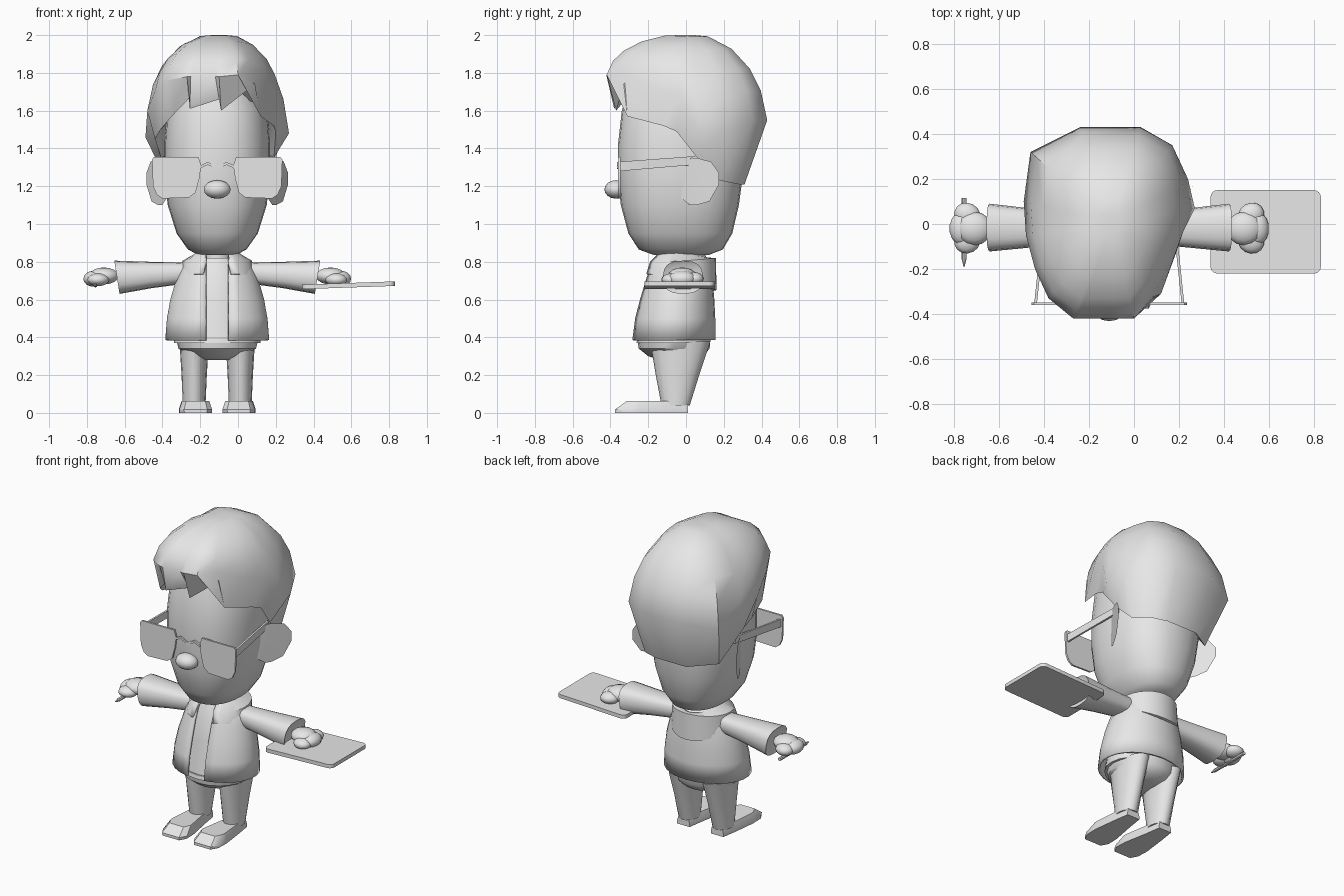
import bpy, bmesh, math
from mathutils import Vector, Matrix

if "Cube" in bpy.data.objects:
    bpy.data.objects.remove(bpy.data.objects["Cube"])

CX = -0.11  # body centre line
mat = bpy.data.materials.new("plain_grey")
mat.diffuse_color = (0.8, 0.8, 0.8, 1)
mat.use_nodes = True
mat.node_tree.nodes["Principled BSDF"].inputs["Base Color"].default_value = mat.diffuse_color


def finish(name, bm, angle=40):
    bmesh.ops.recalc_face_normals(bm, faces=bm.faces)
    me = bpy.data.meshes.new(name)
    bm.to_mesh(me)
    bm.free()
    me.materials.append(mat)
    me.shade_smooth()
    me.set_sharp_from_angle(angle=math.radians(angle))
    ob = bpy.data.objects.new(name, me)
    bpy.context.collection.objects.link(ob)
    return ob


def loft(name, rings, closed=True, caps=(True, True), angle=40):
    bm = bmesh.new()
    vs = [[bm.verts.new(p) for p in r] for r in rings]
    n = len(vs[0])
    for a, b in zip(vs, vs[1:]):
        for i in range(n if closed else n - 1):
            j = (i + 1) % n
            bm.faces.new((a[i], a[j], b[j], b[i]))
    if caps[0]:
        bm.faces.new(vs[0])
    if caps[1]:
        bm.faces.new(vs[-1])
    return finish(name, bm, angle)


def oval(cx, cy, rx, ry, n=20, p=1.0):
    """2D rounded outline; p below 1 makes it boxier."""
    out = []
    for i in range(n):
        t = 2 * math.pi * i / n
        s, c = math.sin(t), math.cos(t)
        out.append((cx + rx * math.copysign(abs(s) ** p, s),
                    cy - ry * math.copysign(abs(c) ** p, c)))
    return out


def stack(name, levels, cx=CX, n=20, p=1.0, angle=40):
    """Levels are (z, half width, front y, back y)."""
    return loft(name, [[(x, y, z) for x, y in oval(cx, (f + b) / 2, w, (b - f) / 2, n, p)]
                       for z, w, f, b in levels], angle=angle)


def plate(name, pts, vec, angle=40):
    v = Vector(vec)
    return loft(name, [[Vector(p) for p in pts], [Vector(p) + v for p in pts]], angle=angle)


def ball(name, loc, size, rot=0):
    bm = bmesh.new()
    m = Matrix.Translation(loc) @ Matrix.Rotation(rot, 4, 'Z') @ Matrix.Diagonal((*size, 1))
    bmesh.ops.create_uvsphere(bm, u_segments=14, v_segments=8, radius=1, matrix=m)
    return finish(name, bm, 60)


# head, neck and nose
stack("head", [(.836, .10, -.17, .12), (.865, .155, -.25, .195), (.95, .215, -.305, .245),
               (1.1, .262, -.345, .28), (1.25, .28, -.36, .30), (1.42, .28, -.36, .30),
               (1.6, .265, -.34, .29), (1.78, .2, -.28, .24)], n=28, p=.85)
stack("neck", [(.74, .08, -.12, .06), (.87, .08, -.12, .06)])
ball("nose", (CX, -.37, 1.183), (.073, .062, .049))

# hair: each column has its widest point and its lower edge point
cols = [(-.10, -.42, 1.78, -.09, -.37, 1.60), (0, -.42, 1.79, .09, -.33, 1.74),
        (.07, -.34, 1.80, .12, -.31, 1.57), (.17, -.17, 1.72, .19, -.12, 1.52),
        (.22, -.03, 1.68, .20, -.05, 1.49), (.27, .07, 1.48, .19, .06, 1.35),
        (.24, .20, 1.50, .17, .18, 1.23), (.17, .35, 1.55, .10, .28, 1.21),
        (.03, .43, 1.55, 0, .31, 1.21), (-.24, .43, 1.55, -.22, .31, 1.21),
        (-.46, .32, 1.52, -.38, .20, 1.23), (-.49, .10, 1.46, -.41, .08, 1.36),
        (-.48, -.05, 1.60, -.44, -.05, 1.45), (-.44, -.20, 1.70, -.41, -.20, 1.50),
        (-.38, -.33, 1.76, -.36, -.29, 1.56), (-.27, -.42, 1.78, -.245, -.36, 1.68),
        (-.25, -.42, 1.78, -.255, -.38, 1.61), (-.12, -.42, 1.78, -.10, -.36, 1.66)]
rings = [[(CX + (c[3] - CX) * .82, c[4] * .82, c[5] + .08) for c in cols],
         [c[3:] for c in cols], [c[:3] for c in cols]]
for s, f in ((.92, .35), (.79, .6), (.56, .84), (.27, .985)):
    rings.append([(-.1 + (c[0] + .1) * s, c[1] * s, c[2] + (2 - c[2]) * f) for c in cols])
rings.append([(-.1 + (c[0] + .1) * .1, c[1] * .1, 2.0) for c in cols])
loft("hair", rings, angle=45)

# ears and glasses
ear = [(0, 1.32), (.3, 1.35), (.75, 1.33), (1, 1.27), (1, 1.21), (.7, 1.12), (.3, 1.10), (0, 1.14)]
lens = [(.10, 1.355), (.335, 1.355), (.345, 1.34), (.34, 1.20), (.32, 1.155), (.29, 1.135),
        (.15, 1.14), (.115, 1.165), (.095, 1.24), (.085, 1.31)]
for s, side in ((-1, "left"), (1, "right")):
    plate("ear_" + side, [(CX + s * (.265 + .09 * u), -.03 + .17 * u, z) for u, z in ear],
          (s * .02, .035, 0))
    plate("lens_" + side, [(CX + s * u, -.36, z) for u, z in lens], (0, .012, 0))
    plate("temple_" + side, [(CX + s * .333, -.35, 1.28), (CX + s * .29, .06, 1.315),
                             (CX + s * .29, .06, 1.36), (CX + s * .333, -.35, 1.33)],
          (-s * .012, 0, 0))
bridge = [(-.09, 1.31), (-.05, 1.328), (0, 1.305), (.05, 1.328), (.09, 1.31)]
plate("glasses_bridge", [(CX + u, -.365, z) for u, z in bridge]
      + [(CX + u, -.365, z - .015) for u, z in reversed(bridge)], (0, .015, 0))

# shirt and open jacket
stack("shirt", [(.37, .23, -.262, .125), (.6, .21, -.22, .125),
                (.74, .17, -.19, .11), (.82, .11, -.15, .09)])


def open_ring(rx, f, b, z_front, z_back, gap, n=24):
    """Ring that stays open at the front by a fixed half gap."""
    a = math.asin(gap / rx)
    out = []
    for i in range(n + 1):
        t = a + (2 * math.pi - 2 * a) * i / n
        k = ((1 - math.cos(t)) / 2) ** 2
        out.append((CX + rx * math.sin(t), (f + b) / 2 - (b - f) / 2 * math.cos(t),
                    z_front + (z_back - z_front) * k))
    return out


jacket = loft("jacket", [open_ring(w, f, b, z, z, .062) for z, w, f, b in
                         [(.385, .277, -.29, .155), (.5, .268, -.275, .155), (.6, .25, -.25, .15),
                          (.72, .215, -.215, .14), (.79, .18, -.19, .125), (.84, .12, -.16, .1)]],
              closed=False, caps=(False, False))
hood = loft("hood_collar", [open_ring(.095, -.14, .08, .80, .79, .05),
                            open_ring(.12, -.16, .13, .85, .82, .06),
                            open_ring(.185, -.20, .158, .80, .82, .062),
                            open_ring(.20, -.225, .162, .735, .65, .075),
                            open_ring(.18, -.20, .12, .73, .64, .07)],
            closed=False, caps=(False, False))
for ob in (jacket, hood):
    m = ob.modifiers.new("thickness", 'SOLIDIFY')
    m.thickness = .014
    m.offset = -1

# trousers seat
stack("trousers_seat", [(.28, .08, -.14, .02), (.30, .15, -.20, .09), (.34, .205, -.25, .125),
                        (.40, .22, -.26, .13)])

# legs, shoes, sleeves and hands, both sides
shoe = [(.01, .045, .0), (-.10, .062, .0), (-.25, .085, -.005), (-.33, .085, -.008),
        (-.375, .06, -.008)]
for s, side in ((-1, "left"), (1, "right")):
    x = CX + s * .122
    stack("leg_" + side, [(.04, .06, -.13, .02), (.2, .067, -.16, .07), (.38, .078, -.19, .13)],
          cx=x, n=16)
    # wide toe, narrow heel, raised instep
    def sole(z, k, toe):
        edge = [(x + s * (o + w * k), y + (toe if y < -.3 else 0), z) for y, w, o in shoe]
        back = [(x + s * (o - w * k), y + (toe if y < -.3 else 0), z) for y, w, o in shoe]
        return edge + back[::-1]
    top = [(px, py, .062 if py < -.05 else .045) for px, py, _ in sole(0, .85, .06)]
    loft("shoe_" + side, [sole(0, 1, 0), sole(.018, 1.02, 0), top], angle=35)

    arm = []
    for o, f, b, z0, z1, slant in [(.10, -.085, .05, .70, .80, 0), (.20, -.09, .055, .68, .797, 0),
                                   (.36, -.105, .07, .66, .80, .01), (.545, -.122, .09, .63, .806, .028),
                                   (.53, -.09, .06, .665, .785, .02)]:
        arm.append([(CX + s * (o - slant * (z1 - z) / (z1 - z0)), y, z)
                    for y, z in oval((f + b) / 2, (z0 + z1) / 2, (b - f) / 2, (z1 - z0) / 2, 16, .75)])
    loft("sleeve_" + side, arm)
    ball("palm_" + side, (CX + s * .60, -.02, .725), (.08, .075, .045))
    ball("thumb_" + side, (CX + s * .63, -.075, .705), (.06, .055, .034), s * -.5)
    ball("outer_finger_" + side, (CX + s * .63, .04, .71), (.06, .053, .036), s * .5)
    ball("fingers_" + side, (CX + s * .655, -.02, .71), (.055, .075, .042))

# pen in one hand
loft("pen", [[(-.755 + u, y, .675 + v) for u, v in oval(0, 0, r, r, 8)]
             for y, r in ((-.19, .002), (-.155, .011), (.115, .011))])

# tablet in the other hand, rounded corners and a slight tilt
corner = []
for cx, cy, a0 in ((.80, .12, 0), (.37, .12, 90), (.37, -.19, 180), (.80, -.19, 270)):
    for k in range(5):
        a = math.radians(a0 + 22.5 * k)
        px = cx + .03 * math.cos(a)
        corner.append((px, cy + .03 * math.sin(a), .655 + .035 * (px - .34)))
plate("tablet", corner, (0, 0, .024))
